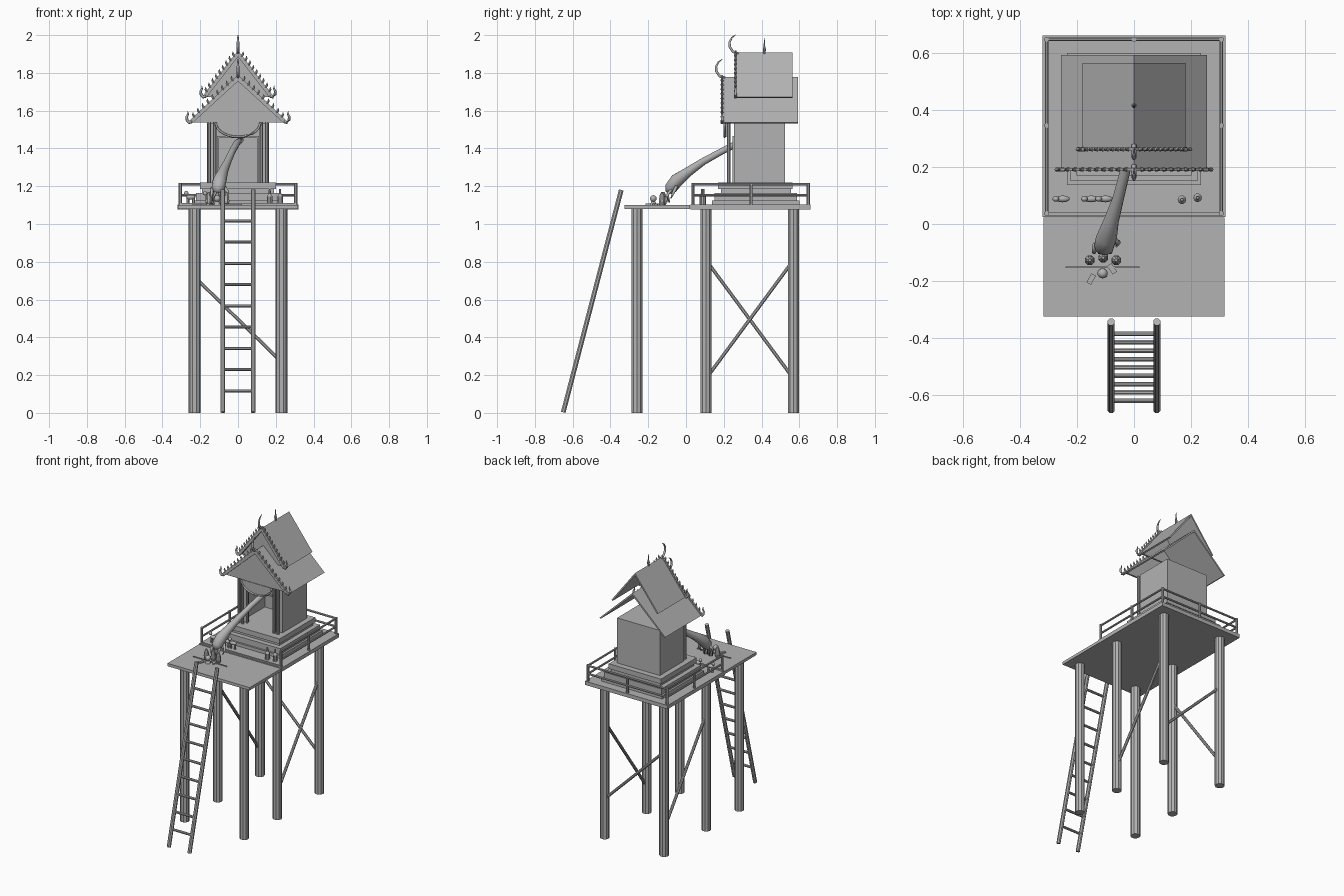
import bpy, bmesh, math
from mathutils import Vector

grey = bpy.data.materials.new("weathered_grey")
grey.diffuse_color = (0.45, 0.45, 0.45, 1)


def finish(name, bm, smooth=False):
    bmesh.ops.recalc_face_normals(bm, faces=bm.faces)
    me = bpy.data.meshes.new(name)
    bm.to_mesh(me)
    bm.free()
    me.materials.append(grey)
    ob = bpy.data.objects.new(name, me)
    bpy.context.collection.objects.link(ob)
    if smooth:
        for p in me.polygons:
            p.use_smooth = True
    return ob


def box(name, x0, x1, y0, y1, z0, z1):
    bm = bmesh.new()
    bmesh.ops.create_cube(bm, size=1)
    for v in bm.verts:
        v.co = Vector((x0 if v.co.x < 0 else x1, y0 if v.co.y < 0 else y1, z0 if v.co.z < 0 else z1))
    return finish(name, bm)


def tube(name, pts, radii, sides=8, smooth=False):
    """Round section swept along points, one radius per point."""
    pts = [Vector(p) for p in pts]
    if not isinstance(radii, (list, tuple)):
        radii = [radii] * len(pts)
    bm = bmesh.new()
    rings = []
    for i, p in enumerate(pts):
        d = (pts[min(i + 1, len(pts) - 1)] - pts[max(i - 1, 0)]).normalized()
        ref = Vector((1, 0, 0)) if abs(d.x) < 0.9 else Vector((0, 0, 1))
        u = d.cross(ref).normalized()
        w = d.cross(u)
        ring = []
        for k in range(sides):
            a = 2 * math.pi * (k + 0.5) / sides
            ring.append(bm.verts.new(p + (u * math.cos(a) + w * math.sin(a)) * radii[i]))
        rings.append(ring)
    for a, b in zip(rings, rings[1:]):
        for k in range(sides):
            n = (k + 1) % sides
            bm.faces.new((a[k], a[n], b[n], b[k]))
    bm.faces.new(rings[0])
    bm.faces.new(rings[-1])
    return finish(name, bm, smooth)


def prism(name, outline, y0, y1):
    """Outline in x and z, extruded along y."""
    bm = bmesh.new()
    f = bm.faces.new([bm.verts.new((x, y0, z)) for x, z in outline])
    r = bmesh.ops.extrude_face_region(bm, geom=[f])
    bmesh.ops.translate(bm, vec=(0, y1 - y0, 0), verts=[v for v in r["geom"] if isinstance(v, bmesh.types.BMVert)])
    return finish(name, bm)


def ball(name, loc, size):
    bm = bmesh.new()
    bmesh.ops.create_uvsphere(bm, u_segments=10, v_segments=6, radius=1)
    for v in bm.verts:
        v.co = Vector(a * s for a, s in zip(v.co, size)) + Vector(loc)
    return finish(name, bm, True)


# platforms
box("rear_platform", -0.32, 0.32, 0.025, 0.66, 1.077, 1.103)
box("front_deck", -0.318, 0.318, -0.325, 0.022, 1.08, 1.1)
box("front_curb", -0.31, 0.31, 0.03, 0.042, 1.1, 1.112)

# stilts and diagonal braces
for x in (-0.23, 0.23):
    for y in (-0.26, 0.105, 0.57):
        tube("stilt", [(x, y, 0), (x, y, 1.08)], 0.031, 10)
tube("right_brace", [(0.23, 0.105, 0.18), (0.23, 0.57, 0.81)], 0.01)
tube("left_brace", [(-0.23, 0.105, 0.81), (-0.23, 0.57, 0.18)], 0.01)
tube("back_brace", [(-0.23, 0.57, 0.72), (0.23, 0.57, 0.27)], 0.01)

# ladder
for s in (-1, 1):
    tube("ladder_rail", [(s * 0.08, -0.65, 0.003), (s * 0.08, -0.343, 1.18)], 0.0135)
for i in range(9):
    z = 0.117 + i * 0.1125
    y = -0.65 + 0.307 * z / 1.18
    tube("ladder_rung", [(-0.08, y, z), (0.08, y, z)], 0.0085)

# railing on three sides
for z in (1.153, 1.21):
    for s in (-1, 1):
        tube("side_rail", [(s * 0.306, 0.035, z), (s * 0.306, 0.65, z)], 0.007)
    tube("back_rail", [(-0.31, 0.647, z), (0.31, 0.647, z)], 0.007)
for x, y in [(s * 0.306, y) for s in (-1, 1) for y in (0.037, 0.345, 0.647)] + [(0, 0.647)]:
    tube("rail_post", [(x, y, 1.1), (x, y, 1.217)], 0.009)

# stepped base
box("base_lower", -0.235, 0.235, 0.137, 0.6, 1.1, 1.125)
box("base_middle", -0.222, 0.222, 0.15, 0.588, 1.125, 1.165)
box("base_riser", -0.19, 0.19, 0.185, 0.555, 1.165, 1.185)
box("base_upper", -0.202, 0.202, 0.17, 0.565, 1.185, 1.22)

# shrine room with a doorway
box("back_wall", -0.165, 0.165, 0.51, 0.525, 1.22, 1.535)
box("ceiling", -0.165, 0.165, 0.255, 0.525, 1.52, 1.535)
box("lintel", -0.15, 0.15, 0.255, 0.27, 1.46, 1.52)
for s in (-1, 1):
    box("side_wall", *sorted((s * 0.15, s * 0.165)), 0.255, 0.525, 1.22, 1.535)
    box("door_jamb", *sorted((s * 0.105, s * 0.15)), 0.255, 0.27, 1.22, 1.535)
    box("door_frame", *sorted((s * 0.1, s * 0.11)), 0.245, 0.257, 1.22, 1.46)
    for x in (0.122, 0.152):
        tube("porch_column", [(s * x, 0.226, 1.22), (s * x, 0.226, 1.54)], 0.01)
box("door_head", -0.11, 0.11, 0.245, 0.257, 1.455, 1.467)


# two roof tiers with gable, toothed bargeboards and hooked ends
def roof(tier, half, z0, z1, y0, y1):
    t, slope = 0.016, (z1 - z0) / half
    for s in (-1, 1):
        prism(tier + "_roof_panel", [(0, z1), (s * half, z0), (s * (half - 0.01), z0 - 0.004), (0, z1 - t)], y0, y1)
        prism(tier + "_bargeboard", [(0, z1 + 0.012), (s * (half + 0.004), z0 + 0.008),
                                     (s * (half - 0.012), z0 - 0.004), (0, z1 - 0.022)], y0 - 0.012, y0)
        for i in range(1, 10):
            x = s * half * i / 10
            z = z1 - abs(x) * slope
            tube(tier + "_roof_tooth", [(x, y0 - 0.006, z + 0.004), (x + s * 0.009, y0 - 0.006, z + 0.018),
                                        (x + s * 0.009, y0 - 0.006, z + 0.03)], [0.008, 0.006, 0.001], 5)
        hook = [(-0.012, 0.006), (0.004, 0.0), (0.014, 0.012), (0.017, 0.03), (0.009, 0.045), (0.011, 0.062)]
        tube(tier + "_eave_hook", [(s * (half + a), y0 - 0.006, z0 + b) for a, b in hook],
             [0.008, 0.009, 0.008, 0.007, 0.005, 0.001], 6, True)
    prism(tier + "_gable", [(0, z1 - t), (half - t, z0), (t - half, z0)], y0 + 0.012, y0 + 0.024)
    horn = [(0.01, -0.005), (-0.018, 0.004), (-0.036, 0.03), (-0.038, 0.055), (-0.025, 0.08), (-0.003, 0.096)]
    tube(tier + "_ridge_horn", [(0, y0 + a, z1 + b) for a, b in horn],
         [0.008, 0.008, 0.008, 0.007, 0.005, 0.001], 6, True)


roof("lower", 0.255, 1.537, 1.778, 0.197, 0.593)
roof("upper", 0.181, 1.672, 1.907, 0.268, 0.565)
tube("ridge_finial", [(0, 0.415, 1.9), (0, 0.415, 1.925), (0, 0.415, 1.94), (0, 0.415, 1.985)],
     [0.006, 0.009, 0.005, 0.001], 8)

# half round panel over the doorway
arc = [(0.118 * math.cos(a), 1.537 - 0.076 * math.sin(a)) for a in [math.pi * k / 14 for k in range(15)]]
prism("half_round_panel", arc, 0.205, 0.215)
tube("panel_rim", [(x, 0.203, z) for x, z in arc], 0.006, 6, True)

# long reaching arm with a hand
tube("long_arm", [(0.015, 0.36, 1.445), (-0.005, 0.28, 1.43), (-0.03, 0.19, 1.385), (-0.055, 0.09, 1.33),
                  (-0.08, 0.01, 1.275), (-0.097, -0.05, 1.23), (-0.105, -0.08, 1.19), (-0.108, -0.09, 1.165)],
     [0.016, 0.018, 0.018, 0.02, 0.027, 0.037, 0.035, 0.02], 10, True)
for i, x in enumerate((-0.137, -0.118, -0.098, -0.08)):
    tube("finger", [(x, -0.072, 1.19), (x - 0.003, -0.098, 1.155), (x, -0.095 + 0.008 * (i % 2), 1.115)],
         [0.009, 0.008, 0.003], 6, True)
tube("thumb", [(-0.075, -0.05, 1.2), (-0.055, -0.065, 1.17), (-0.062, -0.08, 1.135)], [0.01, 0.009, 0.003], 6, True)

# offerings beside the hand
for x, y in ((-0.155, -0.127), (-0.108, -0.118), (-0.062, -0.127)):
    tube("offering_cup", [(x, y, 1.1), (x, y, 1.12), (x, y, 1.15), (x, y, 1.17)], [0.013, 0.018, 0.014, 0.005], 8)
ball("offering_fruit", (-0.11, -0.173, 1.135), (0.018, 0.018, 0.018))
tube("fruit_stand", [(-0.11, -0.173, 1.1), (-0.11, -0.173, 1.12)], [0.018, 0.012], 10)
box("incense_stick", -0.24, 0.02, -0.154, -0.149, 1.1, 1.106)
for x, y in ((-0.15, -0.193), (-0.077, -0.157)):
    leaf = box("offering_leaf", -0.009, 0.009, -0.018, 0.018, 0, 0.008)
    leaf.location = (x, y, 1.1)
    leaf.rotation_euler.z = -0.5 if x < -0.1 else 0.6

# small animal statues and bottles
for x in (-0.25, -0.15, -0.1):
    ball("animal_body", (x, 0.088, 1.142), (0.026, 0.012, 0.013))
    ball("animal_head", (x - 0.024, 0.088, 1.163), (0.012, 0.01, 0.012))
    for dx in (-0.015, 0.015):
        tube("animal_legs", [(x + dx, 0.088, 1.1), (x + dx, 0.088, 1.142)], 0.008, 6)
for x, y in ((0.168, 0.085), (0.223, 0.092)):
    tube("bottle", [(x, y, z) for z in (1.1, 1.145, 1.16, 1.185)], [0.015, 0.015, 0.006, 0.005], 10)
